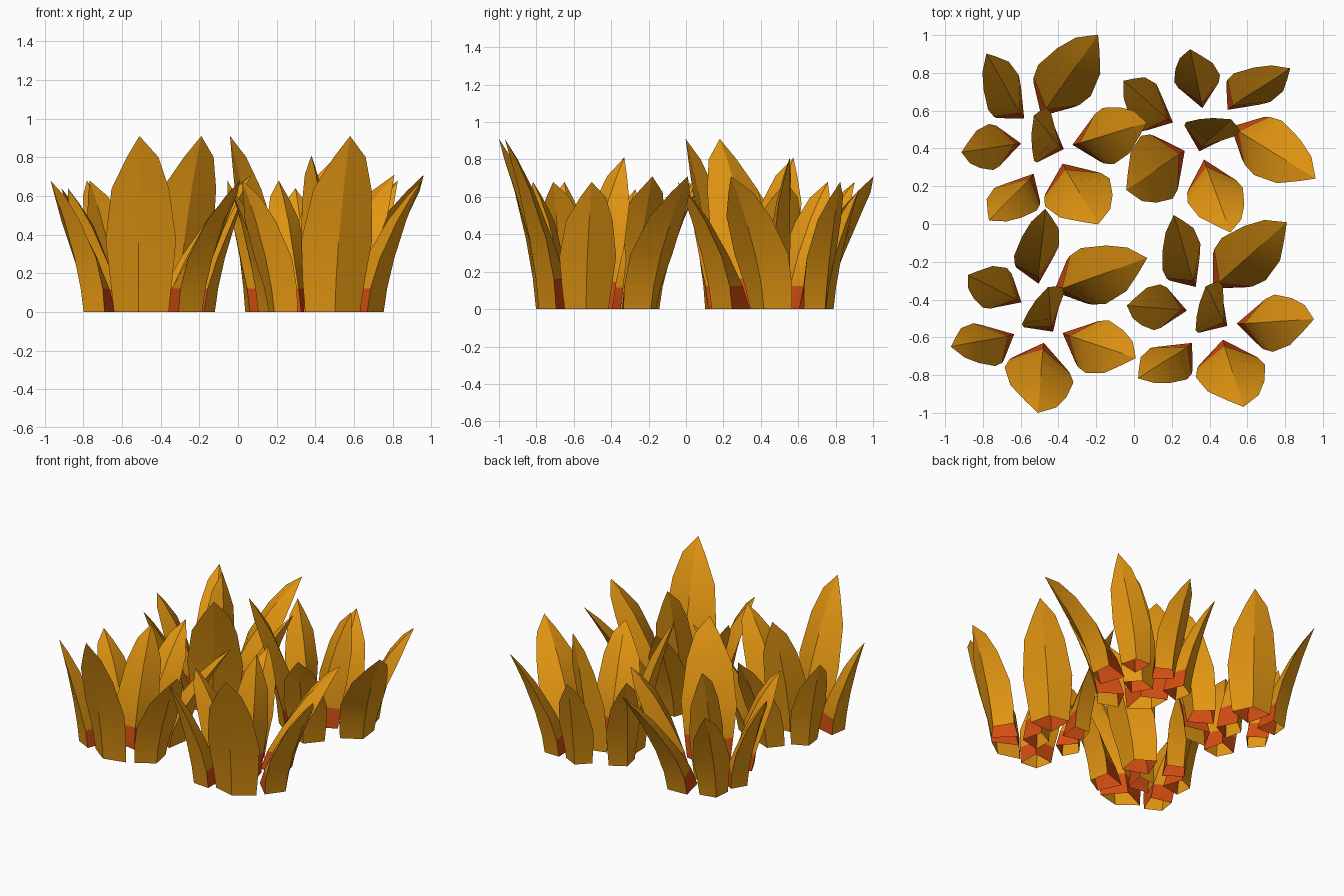
import bpy, bmesh, math
from mathutils import Vector, Matrix

if "Cube" in bpy.data.objects:
    bpy.data.objects.remove(bpy.data.objects["Cube"])


def material(name, rgb):
    m = bpy.data.materials.new(name)
    m.diffuse_color = (*rgb, 1)
    m.use_nodes = True
    m.node_tree.nodes["Principled BSDF"].inputs["Base Color"].default_value = m.diffuse_color
    return m


GOLD = material("golden_leaf", (0.78, 0.31, 0.006))
RED = material("rust_red_base", (0.66, 0.075, 0.006))

# leaf rings: height fraction, left and right half-width, inner and outer depth factor
RINGS = [(0.0, 0.38, 0.38, 1.2, 1.0), (0.18, 0.43, 0.43, 1.0, 1.0), (0.41, 0.49, 0.49, 0.75, 0.85),
         (0.70, 0.40, 0.40, 0.5, 0.5), (0.88, 0.26, 0.18, 0.25, 0.22)]

# one tuft of seven leaves: name, base xy, tip xyz, width, depth, facing in degrees
LEAVES = [
    ("tall_leaf", (-0.03, -0.285), (-0.04, -0.55, 0.91), 0.38, 0.72, -102),
    ("wide_leaf", (0.165, 0.145), (0.54, 0.27, 0.71), 0.33, 1.0, 24),
    ("side_leaf", (0.21, -0.18), (0.48, -0.26, 0.68), 0.31, 1.05, -24),
    ("back_leaf", (-0.06, 0.24), (0.00, 0.53, 0.68), 0.25, 1.1, 103),
    ("left_leaf", (-0.22, 0.09), (-0.41, 0.18, 0.64), 0.25, 1.1, 150),
    ("outer_left_leaf", (-0.265, -0.185), (-0.50, -0.20, 0.68), 0.26, 1.1, 207),
    ("centre_leaf", (-0.02, -0.035), (0.015, 0.117, 0.81), 0.28, 0.95, 126),
]


def build_leaf(bm, base, tip, width, depth, facing):
    """Open-bottomed curved blade with a diamond section and a red inner foot."""
    a = math.radians(facing)
    out = Vector((math.cos(a), math.sin(a), 0))
    side = Vector((-out.y, out.x, 0))
    b, t = Vector((*base, 0)), Vector(tip)
    inner, outer = 0.33 * width * depth, 0.25 * width * depth
    rings = []
    for f, left, right, d_in, d_out in RINGS:
        c = b + (t - b) * f ** 1.6
        c.z = t.z * f
        pts = (c - out * inner * d_in, c - side * right * width,
               c + out * outer * d_out, c + side * left * width)
        rings.append([bm.verts.new(p) for p in pts])
    for i in range(len(rings) - 1):
        lo, hi = rings[i], rings[i + 1]
        for k in range(4):
            n = (k + 1) % 4
            face = bm.faces.new((lo[k], lo[n], hi[n], hi[k]))
            if i == 0 and k in (0, 3):      # inner foot faces
                face.material_index = 1
    top = bm.verts.new(t)
    for k in range(4):
        bm.faces.new((rings[-1][k], rings[-1][(k + 1) % 4], top))
    # smooth along the blade, crisp along its four ridges
    for f in bm.faces:
        f.smooth = True
    columns = [[r[k] for r in rings] + [top] for k in range(4)]
    for col in columns:
        for v, w in zip(col, col[1:]):
            bm.edges.get((v, w)).smooth = False


# four turned copies of the same tuft: name, position, rotation
TUFTS = [("front_left", (-0.47, -0.45), 0), ("front_right", (0.41, -0.444), 22.1),
         ("back_left", (-0.475, 0.47), 35.3), ("back_right", (0.413, 0.493), -51.3)]

for leaf_name, *spec in LEAVES:
    mesh = bpy.data.meshes.new(leaf_name)
    bm = bmesh.new()
    build_leaf(bm, *spec)
    bm.to_mesh(mesh)
    bm.free()
    mesh.materials.append(GOLD)
    mesh.materials.append(RED)
    for tuft, (x, y), turn in TUFTS:
        ob = bpy.data.objects.new(f"{tuft}_{leaf_name}", mesh)
        ob.matrix_world = Matrix.Translation((x, y, 0)) @ Matrix.Rotation(math.radians(turn), 4, 'Z')
        bpy.context.collection.objects.link(ob)
